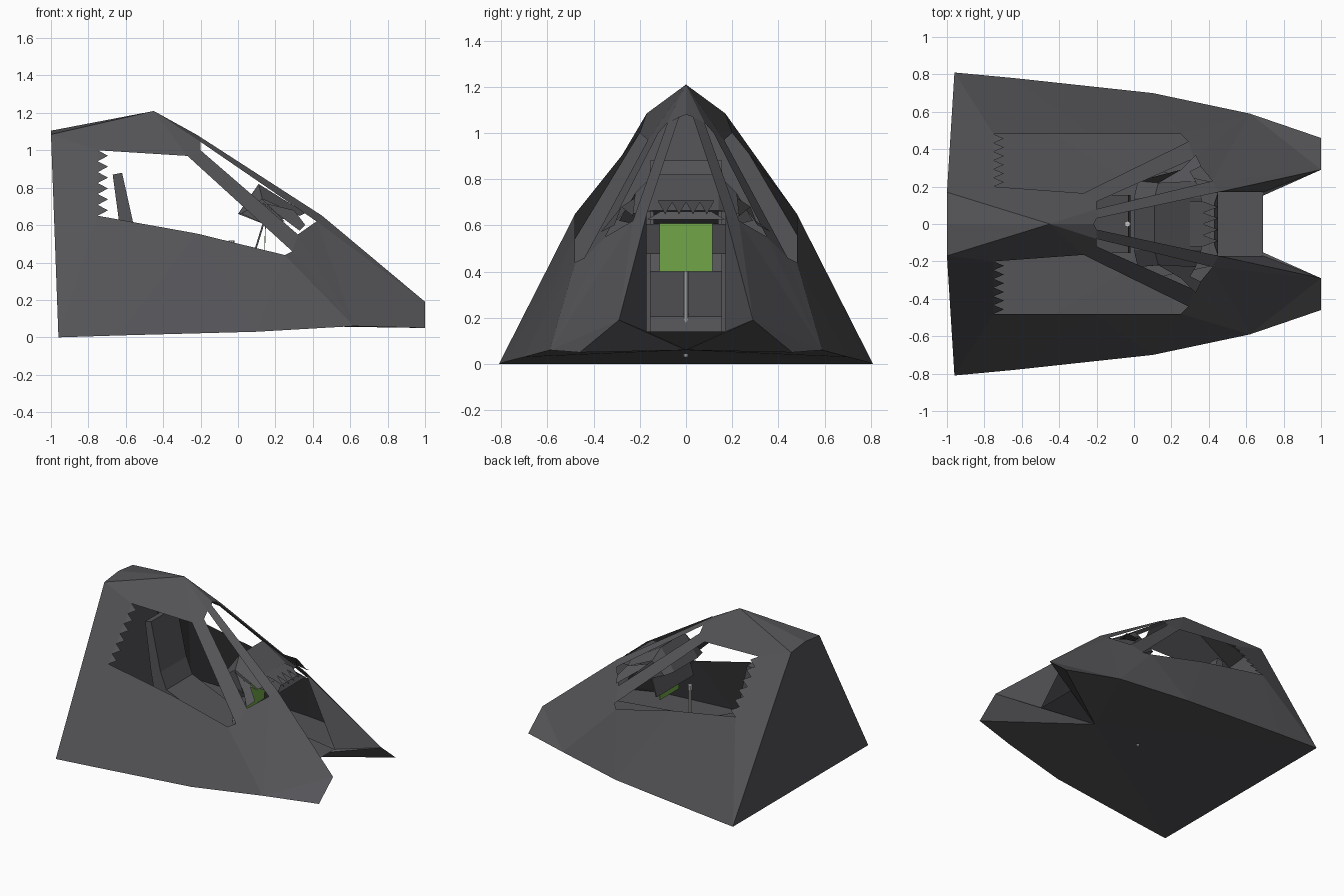
import bpy
import bmesh
from mathutils import Vector

if "Cube" in bpy.data.objects:
    bpy.data.objects.remove(bpy.data.objects["Cube"])


def material(name, rgb):
    m = bpy.data.materials.new(name)
    m.diffuse_color = (*rgb, 1)
    m.use_nodes = True
    m.node_tree.nodes["Principled BSDF"].inputs["Base Color"].default_value = m.diffuse_color
    return m


GREY = material("dark grey", (0.09, 0.09, 0.098))
GREEN = material("screen green", (0.17, 0.39, 0.065))
SILVER = material("light metal", (0.55, 0.55, 0.55))


def mesh_object(name, faces, mat, mirror=False, recalc=True):
    """Build flat faces from coordinate lists, optionally mirrored across y."""
    bm = bmesh.new()
    for side in ((1, -1) if mirror else (1,)):
        for f in faces:
            pts = [Vector((p[0], p[1] * side, p[2])) for p in f]
            if side < 0:
                pts.reverse()
            bm.faces.new([bm.verts.new(p) for p in pts])
    bmesh.ops.remove_doubles(bm, verts=bm.verts, dist=0.0005)
    if recalc:
        bmesh.ops.recalc_face_normals(bm, faces=bm.faces)
    me = bpy.data.meshes.new(name)
    bm.to_mesh(me)
    bm.free()
    me.materials.append(mat)
    ob = bpy.data.objects.new(name, me)
    bpy.context.collection.objects.link(ob)
    return ob


def prism(name, profile, half, mat):
    """Extrude an x-z profile symmetrically along y."""
    a = [(x, -half, z) for x, z in profile]
    b = [(x, half, z) for x, z in profile]
    n = len(profile)
    faces = [a, b[::-1]]
    faces += [[a[i], b[i], b[(i + 1) % n], a[(i + 1) % n]] for i in range(n)]
    return mesh_object(name, faces, mat)


# Hull corner points (+y half)
T0, T = (-1, 0, 1.105), (-1, .17, 1.085)               # rear roof edge
P = (-.45, 0, 1.21)                                    # roof peak
Q, B0 = (-.96, .81, 0), (-.96, 0, 0)                   # rear base
M0, M1, R = (-.64, .78, .01), (.1, .70, .03), (.62, .59, .06)
A, B, C = (-.75, .20, 1.0), (-.27, .165, .97), (.29, .44, .46)   # side window
D, E, F = (.25, .48, .44), (-.22, .48, .555), (-.75, .48, .65)
K0, K = (-.215, 0, 1.08), (-.2, .03, 1.07)             # windscreen top
S1, S2 = (-.2, .08, 1.045), (-.2, .12, 1.0)            # slit window
S3, S4 = (.32, .35, .55), (.42, .23, .62)
U, V, G = (.45, .17, .65), (1, .29, .19), (1, .46, .05)  # prong
N, N0, H = (.69, .17, .14), (.69, 0, .14), (.35, 0, .06)

# Roof, rear wall and cab sides
mesh_object("hull_shell", [
    [T0, T, P], [P, T, A, B], [P, B, S2, S1], [P, S1, K, K0],
    [T0, B0, Q, T], [T, Q, F, A],
    [Q, M0, F], [M0, E, F], [M0, M1, E], [M1, D, E], [M1, R, D], [R, C, D],
    # pillars and windscreen beams
    [B, C, S3, S2], [C, R, S3], [K, S1, S4, U],
    # front prongs
    [S3, R, S4], [S4, V, U], [S4, R, V], [V, R, G], [U, V, N],
    # underside and nose chamfer
    [H, B0, Q], [H, Q, M0], [H, M0, M1], [H, M1, R], [H, R, G],
    [H, G, V], [H, V, N], [H, N, N0],
], GREY, mirror=True)

# Deck between the prongs
mesh_object("nose_deck", [[N0, N, (.05, .3, .14), (.05, 0, .14)]], GREY, mirror=True)

# Saw teeth along the rear edge of each side window
a, f = Vector(A), Vector(F)
teeth = []
for i in range(6):
    p, q = a.lerp(f, i / 6), a.lerp(f, (i + 1) / 6)
    teeth.append([p, q, (p + q) / 2 + Vector((.055, 0, 0))])
mesh_object("window_teeth", teeth, GREY, mirror=True)

# Dashboard body and its support panel
prism("dashboard", [(0, .66), (.11, .82), (.36, .665), (.14, .605)], .14, GREY)
mesh_object("dashboard_wing", [
    [(0, .14, .66), (.11, .14, .82), (.13, .22, .74), (.02, .23, .66)],
    [(.11, .14, .82), (.36, .14, .665), (.33, .23, .65), (.13, .22, .74)],
    [(.13, .22, .72), (.33, .23, .64), (.30, .28, .68), (.36, .31, .60),
     (.33, .37, .57), (.25, .29, .63)],
    [(.02, .23, .66), (.13, .22, .74), (.25, .29, .62), (.14, .22, .605)],
], GREY, mirror=True)
prism("support_panel", [(.10, .475), (.14, .605), (.13, .605), (.09, .475)], .22, GREY)

# Jagged hood at the front of the dashboard
zig = [(.45 if i % 2 else .37, -.12 + .03 * i, .65 if i % 2 else .70) for i in range(9)]
mesh_object("jagged_hood", [
    [(.30, -.12, .71), *zig, (.30, .12, .71)],
    [(.45, -.17, .625), (.45, .17, .625), (.43, .11, .66), (.43, -.11, .66)],
    [(.45, -.17, .625), (.45, .17, .625), (.30, .17, .625), (.30, -.17, .625)],
], GREY)

# Screen
prism("screen", [(.142, .40), (.150, .625), (.146, .625), (.138, .40)], .115, GREEN)

# Seat
prism("seat", [(-.67, .87), (-.62, .88), (-.54, .52), (-.49, .40), (-.03, .205),
               (-.02, .14), (-.55, .14), (-.62, .5)], .155, GREY)

# Control stick with a small knob
for name, r, depth, z in (("control_stick", .01, .46, .26), ("stick_knob", .016, .035, .50)):
    bpy.ops.mesh.primitive_cylinder_add(vertices=8, radius=r, depth=depth,
                                        location=(-.035, 0, z))
    ob = bpy.context.object
    ob.name = name
    ob.data.materials.append(SILVER)
